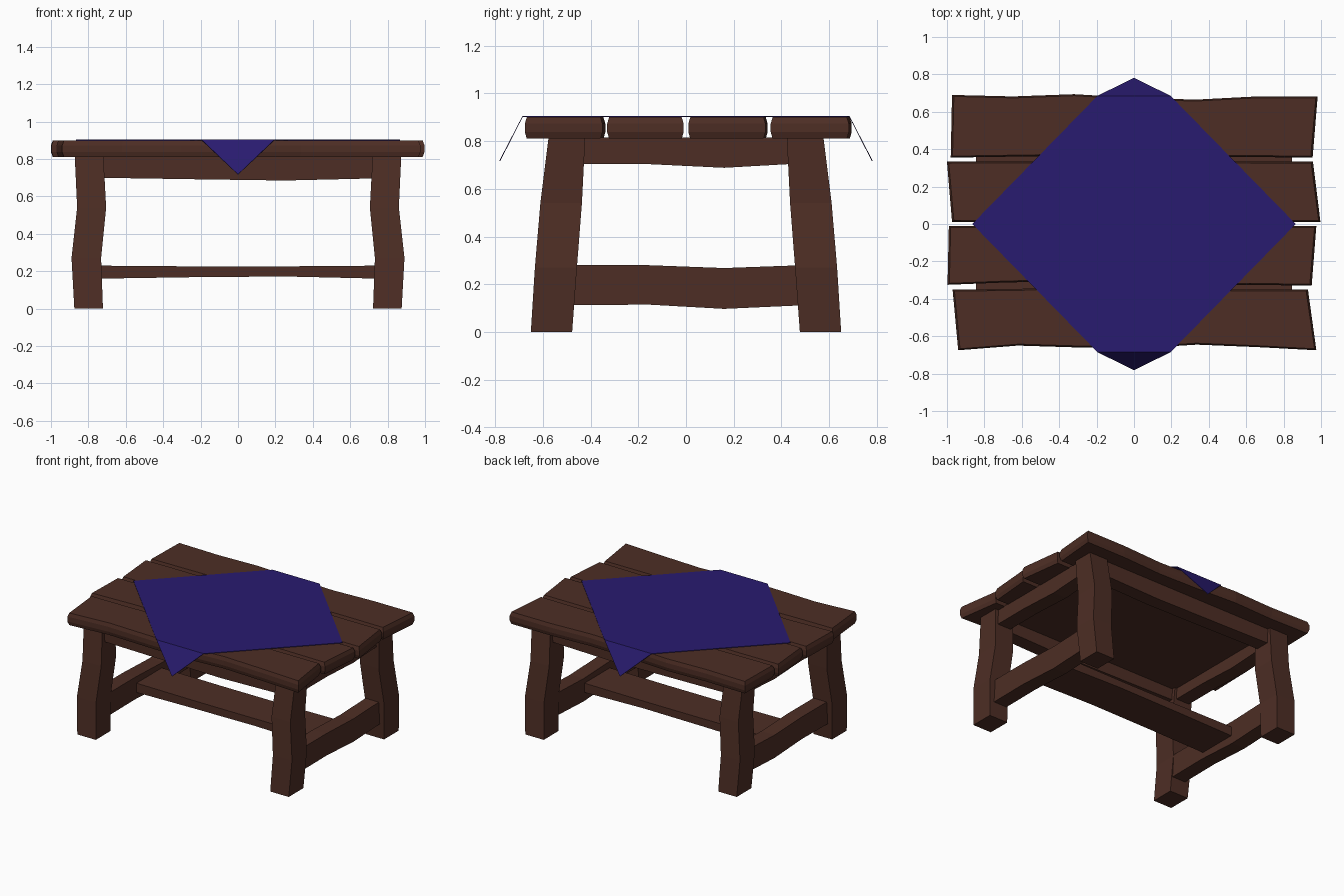
import bpy, bmesh

if "Cube" in bpy.data.objects:
    bpy.data.objects.remove(bpy.data.objects["Cube"])


def material(name, rgb):
    m = bpy.data.materials.new(name)
    m.diffuse_color = (*rgb, 1)
    m.use_nodes = True
    m.node_tree.nodes["Principled BSDF"].inputs["Base Color"].default_value = m.diffuse_color
    return m


WOOD = material("dark_wood", (0.075, 0.027, 0.018))
CLOTH = material("blue_cloth", (0.022, 0.011, 0.16))


def loft(name, rings, mat=WOOD):
    """Closed solid through a list of equally sized point rings."""
    bm = bmesh.new()
    vs = [[bm.verts.new(p) for p in r] for r in rings]
    n = len(rings[0])
    for a, b in zip(vs, vs[1:]):
        for i in range(n):
            j = (i + 1) % n
            bm.faces.new((a[i], a[j], b[j], b[i]))
    bm.faces.new(vs[0])
    bm.faces.new(vs[-1])
    bmesh.ops.recalc_face_normals(bm, faces=bm.faces)
    me = bpy.data.meshes.new(name)
    bm.to_mesh(me)
    bm.free()
    me.materials.append(mat)
    ob = bpy.data.objects.new(name, me)
    bpy.context.collection.objects.link(ob)
    return ob


def beam(name, axis, stations, lo, hi):
    """Beam along x or y; stations are (position, bottom z, top z)."""
    rings = []
    for t, z0, z1 in stations:
        sec = [(lo, z0), (hi, z0), (hi, z1), (lo, z1)]
        rings.append([(t, w, z) if axis == "x" else (w, t, z) for w, z in sec])
    return loft(name, rings)


# table top planks: wavy lower and upper edges, skewed ends, chamfered rim
# (lower-left x, lower-right x, upper-left x, upper-right x, lower ys, upper ys)
planks = [
    (-.94, .975, -.97, .93, (-.675, -.65, -.66, -.665, -.645, -.658, -.675),
     (-.35, -.348, -.338, -.35, -.352, -.35, -.35)),
    (-.997, .95, -.99, .975, (-.325, -.312, -.308, -.322, -.33, -.325, -.33),
     (-.01, -.01, -.012, -.01, -.01, -.01, -.01)),
    (-.973, .997, -1, .957, (.012, .01, .01, .012, .01, .01, .01),
     (.333, .335, .33, .335, .342, .333, .333)),
    (-.98, .955, -.973, .982, (.355, .36, .365, .358, .355, .358, .355),
     (.69, .682, .694, .675, .665, .682, .682)),
]
for k, (ll, lr, ul, ur, low, up) in enumerate(planks):
    rings = []
    for z, d in ((.81, .01), (.837, 0), (.873, 0), (.9, .01)):
        ring = [(ll + d + (lr - ll - 2 * d) * i / 6, y + d * .8, z)
                for i, y in enumerate(low)]
        ring += [(ul + d + (ur - ul - 2 * d) * i / 6, up[i] - d * .8, z)
                 for i in range(6, -1, -1)]
        rings.append(ring)
    loft(f"top_plank_{k + 1}", rings)

# panel under the planks
beam("under_panel", "x", [(-.845, .785, .815), (.845, .785, .815)], -.55, .55)

# splayed crooked legs: z, inner x, outer x, inner y, outer y
leg = [(0, .722, .875, .477, .65), (.27, .732, .89, .457, .633),
       (.54, .705, .86, .436, .61), (.82, .72, .873, .422, .575)]
for sx, xn in ((-1, "left"), (1, "right")):
    for sy, yn in ((-1, "front"), (1, "back")):
        loft(f"{yn}_{xn}_leg", [[(sx * a, sy * c, z), (sx * b, sy * c, z),
                                (sx * b, sy * d, z), (sx * a, sy * d, z)]
                               for z, a, b, c, d in leg])

# long aprons front and back
for s, n in ((-1, "front"), (1, "back")):
    lo, hi = sorted((s * .45, s * .555))
    beam(f"{n}_apron", "x", [(-.76, .70, .812), (-.25, .692, .812),
                             (.25, .685, .812), (.76, .697, .812)], lo, hi)

# side aprons and low side rails
for s, n in ((-1, "left"), (1, "right")):
    lo, hi = sorted((s * .735, s * .845))
    beam(f"{n}_apron", "y", [(-.46, .703, .812), (-.15, .703, .812),
                             (.16, .688, .812), (.46, .705, .812)], lo, hi)
    beam(f"{n}_low_rail", "y", [(-.49, .112, .28), (-.16, .115, .28),
                                (.16, .097, .268), (.49, .112, .28)], lo, hi)

# central stretcher board
beam("center_stretcher", "x", [(-.77, .16, .23), (-.25, .168, .226),
                               (.25, .172, .226), (.77, .16, .23)], -.15, .15)

# diamond cloth folded over the front and back edges
half = [(0, -.78, .715), (.195, -.685, .9), (.865, 0, .9),
        (.195, .685, .9), (0, .78, .715)]
bm = bmesh.new()
f, fr, r, br, b = [bm.verts.new((x, y, z + .002)) for x, y, z in half]
fl, l, bl = [bm.verts.new((-x, y, z + .002)) for x, y, z in half[1:4]]
for face in ((fl, f, fr), (fl, fr, r, br, bl, l), (bl, br, b)):
    bm.faces.new(face)
bmesh.ops.recalc_face_normals(bm, faces=bm.faces)
bm.normal_update()
if sum(fc.normal.z for fc in bm.faces) < 0:
    bmesh.ops.reverse_faces(bm, faces=bm.faces)
me = bpy.data.meshes.new("table_cloth")
bm.to_mesh(me)
bm.free()
me.materials.append(CLOTH)
cloth = bpy.data.objects.new("table_cloth", me)
bpy.context.collection.objects.link(cloth)
mod = cloth.modifiers.new("thickness", "SOLIDIFY")
mod.thickness = .004
mod.offset = 0
